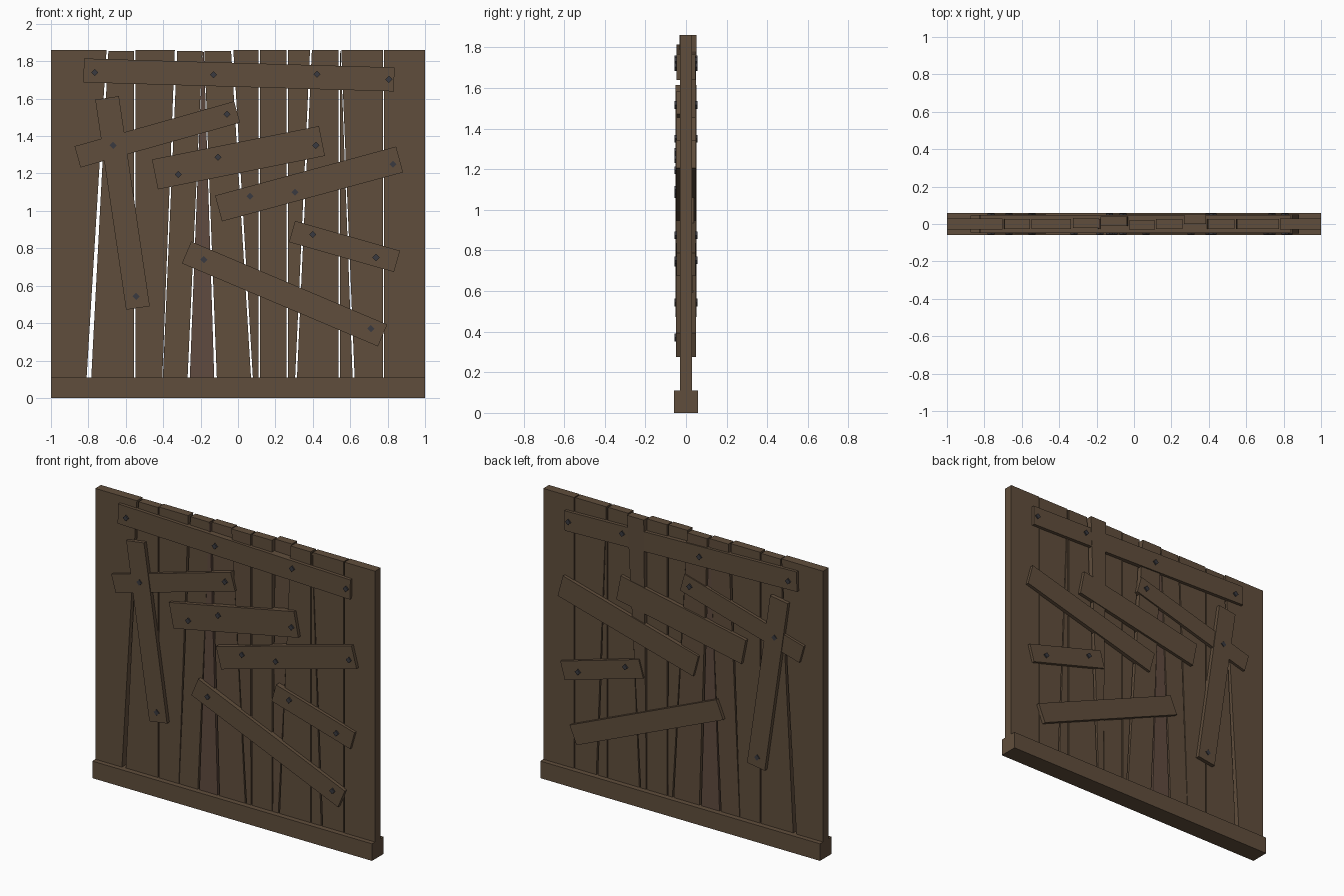
import bpy, bmesh, math
from mathutils import Vector


def material(name, rgb):
    m = bpy.data.materials.new(name)
    m.diffuse_color = (*rgb, 1)
    return m


wood = material("brown wood", (0.118, 0.076, 0.045))
red_wood = material("reddish wood", (0.118, 0.071, 0.050))
iron = material("dark iron", (0.042, 0.042, 0.050))


def prism(name, outline, y0, y1, mat, lean=0.0):
    """Extrude an x/z outline from y0 to y1; lean shifts the upper part in y."""
    bm = bmesh.new()
    zmin = min(p[1] for p in outline)
    rings = []
    for y in (y0, y1):
        rings.append([bm.verts.new((x, y + (lean if z > zmin + 0.5 else 0), z))
                      for x, z in outline])
    n = len(outline)
    bm.faces.new(rings[0])
    bm.faces.new(rings[1][::-1])
    for i in range(n):
        j = (i + 1) % n
        bm.faces.new((rings[0][i], rings[1][i], rings[1][j], rings[0][j]))
    bmesh.ops.recalc_face_normals(bm, faces=bm.faces)
    me = bpy.data.meshes.new(name)
    bm.to_mesh(me)
    bm.free()
    me.materials.append(mat)
    ob = bpy.data.objects.new(name, me)
    bpy.context.collection.objects.link(ob)
    return ob


# base sill
prism("base_beam", [(-1, 0), (1, 0), (1, 0.11), (-1, 0.11)], -0.06, 0.06, wood)

# upright planks: left bottom, right bottom, left top, right top, top height, y lean
planks = [
    (-1.0, -0.81, -1.0, -0.703, 1.86, 0),
    (-0.785, -0.555, -0.693, -0.555, 1.855, 0),
    (-0.548, -0.405, -0.548, -0.338, 1.86, 0),
    (-0.402, -0.27, -0.325, -0.19, 1.855, 0.005),
    (-0.258, -0.127, -0.19, -0.182, 1.85, 0),
    (-0.113, 0.07, -0.18, -0.037, 1.855, 0.015),
    (0.08, 0.11, -0.025, 0.11, 1.86, -0.005),
    (0.117, 0.26, 0.117, 0.26, 1.86, 0),
    (0.266, 0.305, 0.266, 0.385, 1.86, 0.026),
    (0.315, 0.538, 0.395, 0.538, 1.86, 0),
    (0.545, 0.613, 0.545, 0.549, 1.855, 0),
    (0.624, 0.774, 0.552, 0.774, 1.86, 0),
    (0.781, 1.0, 0.781, 1.0, 1.86, 0),
]
for i, (lb, rb, lt, rt, top, lean) in enumerate(planks):
    t = 0.029 if i in (0, 12) else 0.026
    prism(f"plank_{i + 1}", [(lb, 0.10), (rb, 0.10), (rt, top), (lt, top)],
          -t, t, red_wood if i == 4 else wood, lean)

# nailed boards: end points in x/z, width, half depth
boards = [
    (-0.825, 1.751, 0.835, 1.703, 0.128, 0.048),
    (-0.858, 1.289, -0.005, 1.529, 0.118, 0.046),
    (-0.700, 1.604, -0.535, 0.481, 0.128, 0.051),
    (-0.444, 1.195, 0.449, 1.374, 0.163, 0.048),
    (-0.104, 1.013, 0.864, 1.275, 0.143, 0.050),
    (0.289, 0.890, 0.850, 0.730, 0.118, 0.047),
    (-0.275, 0.778, 0.773, 0.334, 0.127, 0.049),
]
for i, (x0, z0, x1, z1, w, d) in enumerate(boards):
    a, b = Vector((x0, z0)), Vector((x1, z1))
    u = (b - a).normalized()
    n = Vector((-u.y, u.x)) * w / 2
    prism(f"cross_board_{i + 1}", [tuple(p) for p in (a - n, b - n, b + n, a + n)],
          -d, d, wood)

# nail heads: some go right through, the rest show only on the front
through = [(-0.765, 1.74), (-0.13, 1.728), (0.422, 1.73), (0.807, 1.703),
           (-0.059, 1.516), (-0.668, 1.35), (-0.545, 0.543),
           (0.40, 0.874), (0.738, 0.751)]
front_only = [(-0.32, 1.195), (-0.107, 1.286), (0.417, 1.35), (0.064, 1.078),
              (0.305, 1.099), (0.829, 1.249), (-0.182, 0.74), (0.711, 0.371)]
for i, (x, z) in enumerate(through + front_only):
    r = 0.019
    prism(f"nail_{i + 1}", [(x + r * math.cos(k * math.pi / 2),
                             z + r * math.sin(k * math.pi / 2)) for k in range(4)],
          -0.057, 0.056 if i < len(through) else 0.03 - 0.01, iron)
